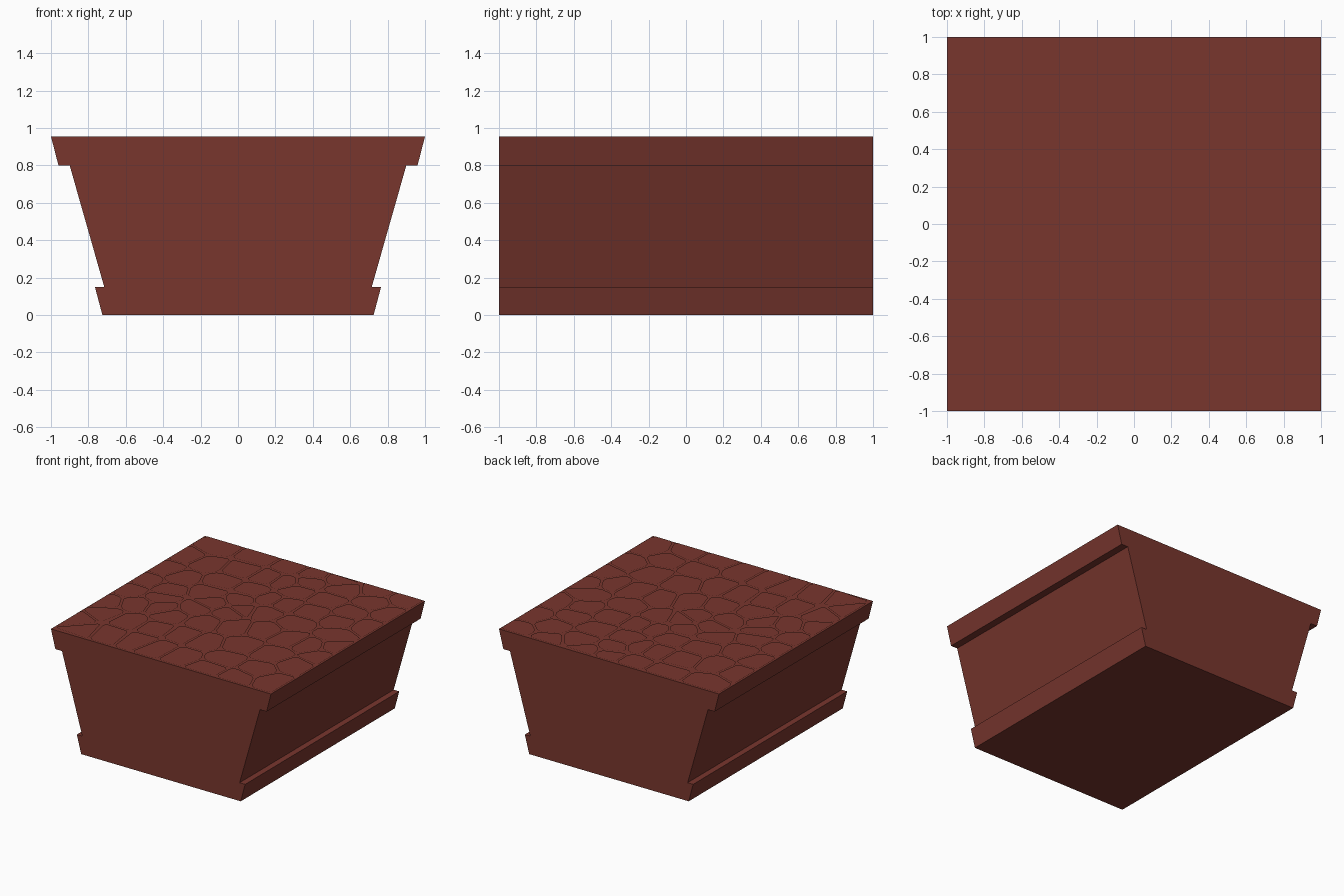
import bpy, bmesh
from mathutils import Vector

if "Cube" in bpy.data.objects:
    bpy.data.objects.remove(bpy.data.objects["Cube"])

mat = bpy.data.materials.new("red_stone")
mat.diffuse_color = (0.19, 0.037, 0.027, 1)
mat.use_nodes = True
mat.node_tree.nodes["Principled BSDF"].inputs["Base Color"].default_value = mat.diffuse_color
BASE_Z, SIDE_Z, TOP_Z = 0.955, 0.965, 0.973


def add_object(name, bm):
    bmesh.ops.recalc_face_normals(bm, faces=bm.faces[:])
    mesh = bpy.data.meshes.new(name)
    bm.to_mesh(mesh)
    bm.free()
    mesh.materials.append(mat)
    obj = bpy.data.objects.new(name, mesh)
    bpy.context.collection.objects.link(obj)
    return obj


# Wall body: mirrored half profile extruded along y
half = [(0.725, 0), (0.765, 0.15), (0.715, 0.15),
        (0.90, 0.80), (0.96, 0.80), (1.0, BASE_Z)]
outline = half + [(-x, z) for x, z in reversed(half)]
bm = bmesh.new()
face = bm.faces.new([bm.verts.new((x, -1, z)) for x, z in outline])
ext = bmesh.ops.extrude_face_region(bm, geom=[face])
bmesh.ops.translate(bm, vec=(0, 2, 0),
                    verts=[v for v in ext["geom"] if isinstance(v, bmesh.types.BMVert)])
add_object("wall_body", bm)

# Paving stone centres, row by row from the back
centres = [Vector(p) for p in [
    (-.81, .88), (-.45, .91), (-.15, .91), (.05, .91), (.27, .95), (.60, .95), (.88, .93),
    (.40, .81), (.70, .74), (.92, .64), (.11, .77),
    (-.90, .63), (-.70, .60), (-.43, .66), (-.19, .66), (-.05, .67), (.12, .58), (.40, .59),
    (.67, .50), (-.90, .36), (-.72, .29), (-.43, .41), (-.16, .41), (.04, .34), (.18, .34),
    (.43, .35), (.69, .33), (.92, .37),
    (-.90, .10), (-.68, .06), (-.40, .20), (-.13, .22), (-.28, .06), (-.02, .09), (.14, .15),
    (.44, .12), (.80, .12),
    (-.90, -.10), (-.64, -.08), (-.32, -.09), (-.07, -.02), (.10, -.19), (.31, -.11),
    (.56, -.13), (.75, -.14), (.92, -.05), (-.73, -.28), (-.54, -.22), (-.40, -.31),
    (-.12, -.26), (-.93, -.38), (.92, -.26),
    (-.83, -.55), (-.59, -.57), (-.36, -.56), (-.13, -.53), (.08, -.54), (.32, -.43),
    (.62, -.43), (.86, -.50),
    (-.93, -.76), (-.80, -.88), (-.60, -.83), (-.34, -.79), (-.15, -.83), (.08, -.84),
    (.36, -.70), (.68, -.70), (.35, -.91), (.63, -.92), (.88, -.82)]]


def clip(poly, point, normal):
    """Keep the part of a convex polygon behind a line."""
    out = []
    for a, b in zip(poly, poly[1:] + poly[:1]):
        da, db = (a - point).dot(normal), (b - point).dot(normal)
        if da <= 0:
            out.append(a)
        if da * db < 0:
            out.append(a.lerp(b, da / (da - db)))
    return out


def stone_outline(c, gap=0.008, edge=0.992):
    """Cell around one centre, shrunk by the joint and with cut corners."""
    poly = [Vector((x * edge, y * edge)) for x, y in [(-1, -1), (1, -1), (1, 1), (-1, 1)]]
    for other in centres:
        if other is not c:
            n = (other - c).normalized()
            poly = clip(poly, (c + other) / 2 - n * gap, n)
    poly = [p for i, p in enumerate(poly) if (p - poly[i - 1]).length > 0.03]
    out = []
    for i, p in enumerate(poly):
        for q in (poly[i - 1], poly[(i + 1) % len(poly)]):
            d = q - p
            out.append(p + d.normalized() * min(0.025, d.length * 0.3))
    return out


# Paving stones: straight side, then a bevelled flat top
bm = bmesh.new()
for c in centres:
    f = bm.faces.new([bm.verts.new((p.x, p.y, BASE_Z - 0.002)) for p in stone_outline(c)])
    f.normal_update()
    bmesh.ops.inset_region(bm, faces=[f], thickness=0.001, depth=SIDE_Z - BASE_Z + 0.002)
    bmesh.ops.inset_region(bm, faces=[f], thickness=0.009, depth=TOP_Z - SIDE_Z)
add_object("paving_stones", bm)
